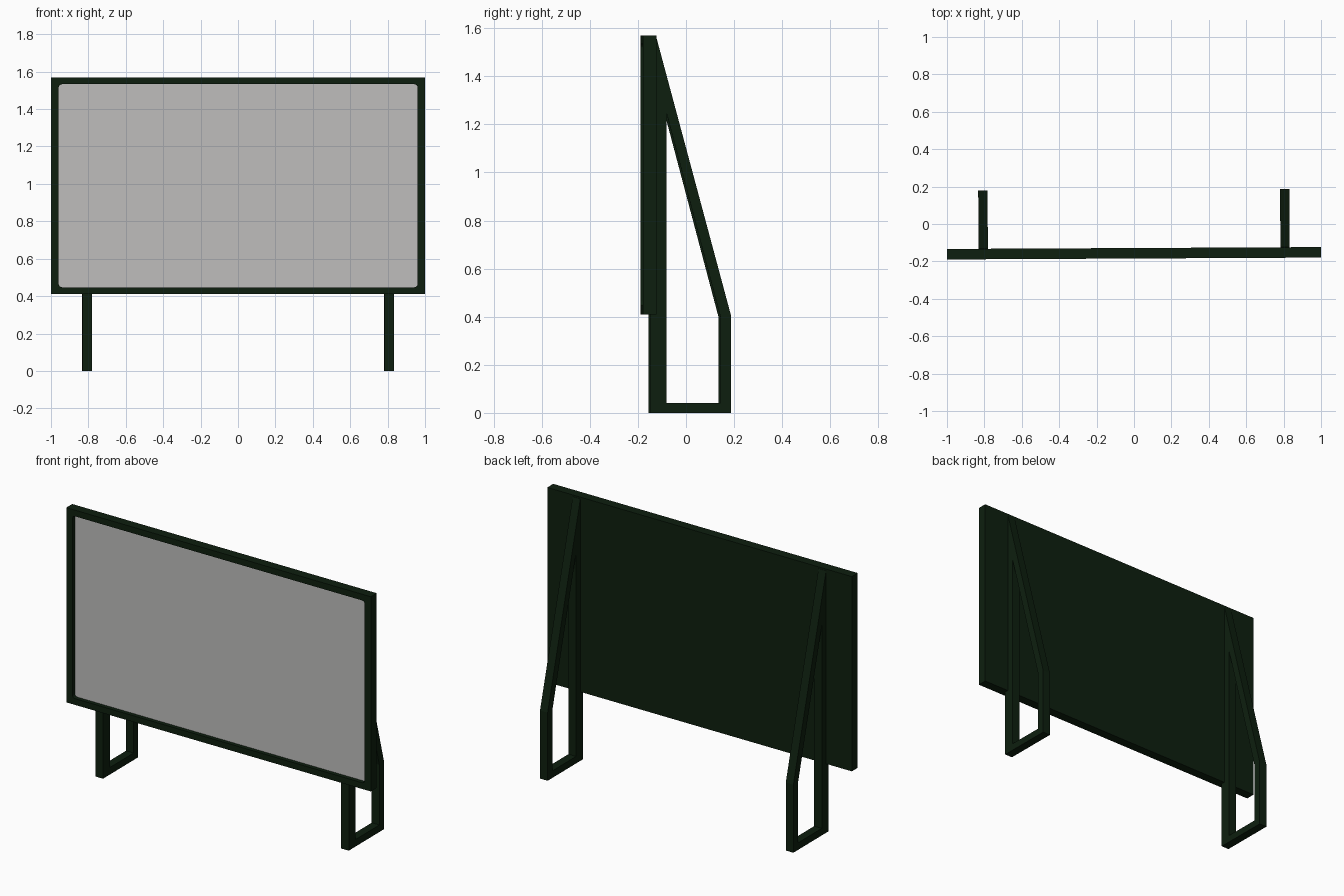
import bpy, math
from mathutils import Matrix

if "Cube" in bpy.data.objects:
    bpy.data.objects.remove(bpy.data.objects["Cube"])

YAW = Matrix.Rotation(0.005, 4, 'Z')   # the whole sign stands very slightly turned


def material(name, rgb):
    m = bpy.data.materials.new(name)
    m.diffuse_color = (*rgb, 1.0)
    m.use_nodes = True
    m.node_tree.nodes["Principled BSDF"].inputs["Base Color"].default_value = m.diffuse_color
    return m


green = material("dark green paint", (0.004, 0.0135, 0.0045))
grey = material("light grey board", (0.52, 0.515, 0.505))

# local (a, b, depth) to world: facing the front, or seen from the side
FRONT = Matrix(((1, 0, 0, 0), (0, 0, -1, 0), (0, 1, 0, 0), (0, 0, 0, 1)))
SIDE = Matrix(((0, 0, 1, 0), (1, 0, 0, 0), (0, 1, 0, 0), (0, 0, 0, 1)))


def plate(name, outlines, thickness, basis, offset, mat):
    """Extrude a flat outline (later outlines are holes) into a solid."""
    cu = bpy.data.curves.new(name, 'CURVE')
    cu.dimensions = '2D'
    cu.fill_mode = 'BOTH'
    cu.extrude = thickness / 2
    for pts in outlines:
        s = cu.splines.new('POLY')
        s.points.add(len(pts) - 1)
        for p, (a, b) in zip(s.points, pts):
            p.co = (a, b, 0, 1)
        s.use_cyclic_u = True
    tmp = bpy.data.objects.new(name + "_outline", cu)
    bpy.context.collection.objects.link(tmp)
    bpy.context.view_layer.update()
    dg = bpy.context.evaluated_depsgraph_get()
    me = bpy.data.meshes.new_from_object(tmp.evaluated_get(dg))
    bpy.data.objects.remove(tmp)
    me.transform(YAW @ Matrix.Translation(offset) @ basis)
    me.materials.clear()
    me.materials.append(mat)
    for f in me.polygons:
        f.material_index = 0
        f.use_smooth = False
    me.name = name
    ob = bpy.data.objects.new(name, me)
    bpy.context.collection.objects.link(ob)
    return ob


def rounded_rect(x, z0, z1, r, n=4):
    pts = []
    corners = ((x - r, z1 - r), (-x + r, z1 - r), (-x + r, z0 + r), (x - r, z0 + r))
    for k, (cx, cz) in enumerate(corners):
        for i in range(n + 1):
            t = math.pi / 2 * (k + i / n)
            pts.append((cx + r * math.cos(t), cz + r * math.sin(t)))
    return pts


# sign: raised border, full back board, grey face in the recess
outer = [(-1, 0.41), (1, 0.41), (1, 1.57), (-1, 1.57)]
inner = rounded_rect(0.96, 0.447, 1.533, 0.018)
plate("border_frame", [outer, inner], 0.0295, FRONT, (0, -0.16975, 0), green)
plate("back_board", [outer], 0.0265, FRONT, (0, -0.14175, 0), green)
plate("sign_face", [rounded_rect(0.9598, 0.4472, 1.5328, 0.018)], 0.006,
      FRONT, (0, -0.158, 0), grey)

# legs: upright, foot bar, rear post and long diagonal brace in one closed loop
leg_outer = [(-0.151, 0), (0.183, 0), (0.183, 0.405), (-0.127, 1.56), (-0.151, 1.56)]
leg_hole = [(-0.086, 0.042), (0.139, 0.042), (0.139, 0.40), (-0.086, 1.25)]
for side, x in (("left", -0.807), ("right", 0.807)):
    plate(side + "_leg", [leg_outer, leg_hole], 0.05, SIDE, (x, 0, 0), green)
